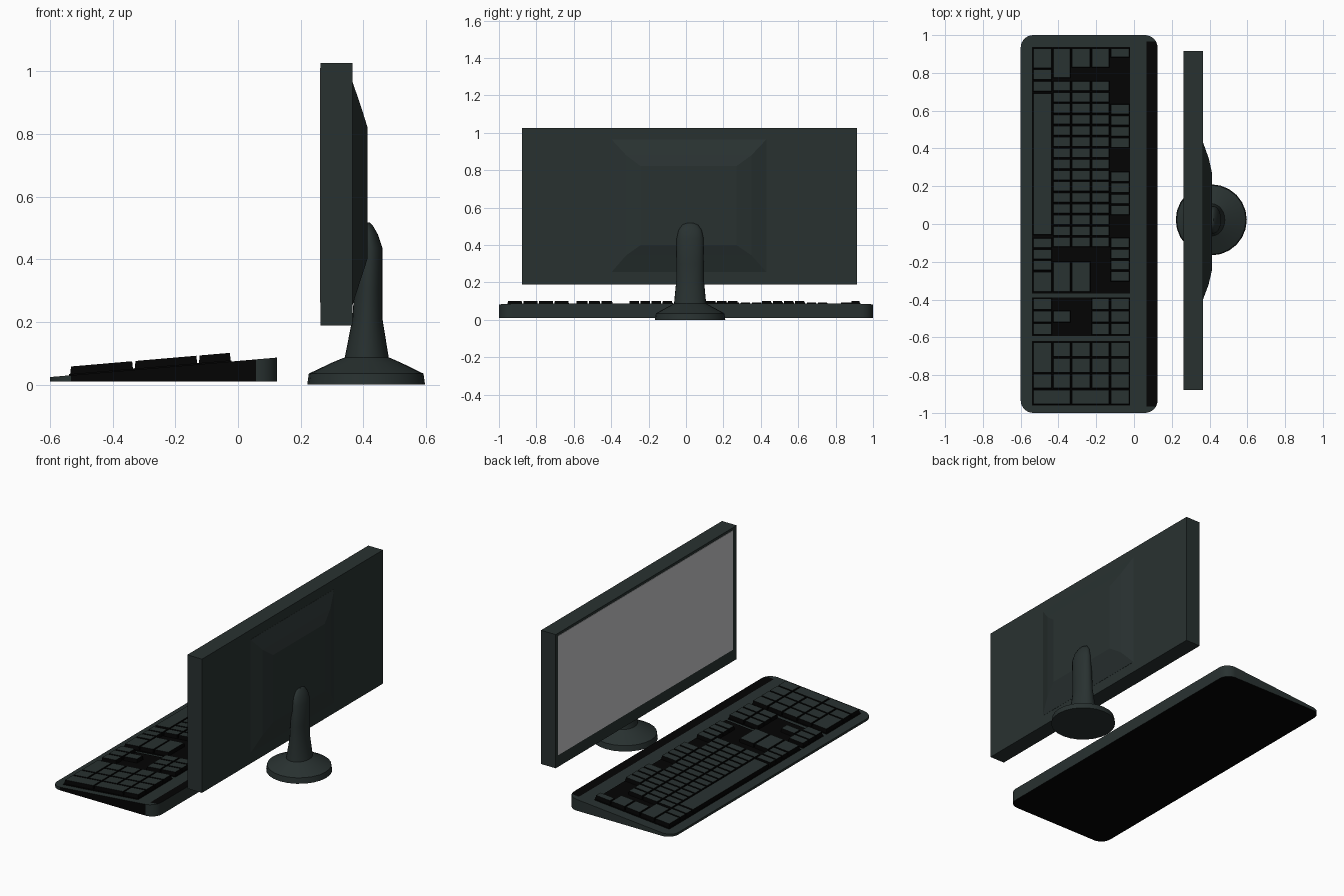
import bpy, bmesh, math
from mathutils import Vector

if "Cube" in bpy.data.objects:
    bpy.data.objects.remove(bpy.data.objects["Cube"])


def material(name, rgb):
    m = bpy.data.materials.new(name)
    m.diffuse_color = (*rgb, 1)
    m.use_nodes = True
    m.node_tree.nodes["Principled BSDF"].inputs["Base Color"].default_value = m.diffuse_color
    return m


GREY = material("charcoal plastic", (0.0215, 0.031, 0.030))
BLACK = material("black", (0.001, 0.001, 0.001))
SCREEN = material("screen grey", (0.56, 0.56, 0.57))


def finish(bm, name, mats, smooth=None):
    bmesh.ops.recalc_face_normals(bm, faces=bm.faces)
    me = bpy.data.meshes.new(name)
    bm.to_mesh(me)
    bm.free()
    ob = bpy.data.objects.new(name, me)
    bpy.context.collection.objects.link(ob)
    for m in mats:
        me.materials.append(m)
    if smooth:
        bpy.ops.object.select_all(action='DESELECT')
        ob.select_set(True)
        bpy.context.view_layer.objects.active = ob
        bpy.ops.object.shade_smooth_by_angle(angle=math.radians(smooth))
    return ob


def loft(bm, rings):
    """Skin closed rings of points and cap both ends."""
    loops = [[bm.verts.new(p) for p in r] for r in rings]
    n = len(loops[0])
    for a, b in zip(loops, loops[1:]):
        for i in range(n):
            j = (i + 1) % n
            bm.faces.new((a[i], a[j], b[j], b[i]))
    bm.faces.new(loops[0][::-1])
    return bm.faces.new(loops[-1])


def rect_x(x, y0, y1, z0, z1):
    return [(x, y0, z0), (x, y1, z0), (x, y1, z1), (x, y0, z1)]


def deck(x):
    """Height of the sloping keyboard top."""
    return 0.024 + 0.0857 * (x + 0.6)


# Keyboard base: rounded slab with sloping top, black underside, side and rear strip
bm = bmesh.new()
R, BACK, outline = 0.067, 0.125, []
for cx, cy, a0 in ((BACK - R, 1 - R, 0), (-0.6 + R, 1 - R, 90),
                   (-0.6 + R, -1 + R, 180), (BACK - R, -1 + R, 270)):
    for k in range(9):
        a = math.radians(a0 + k * 90 / 8)
        outline.append((cx + R * math.cos(a), cy + R * math.sin(a)))
loft(bm, [[(x, y, 0.010) for x, y in outline],
          [(x, y, deck(x)) for x, y in outline]])
for co, no in (((0.067, 0, 0), (1, 0, 0)), ((0, 0.965, 0), (0, 1, 0)),
               ((0, -0.965, 0), (0, 1, 0))):
    bmesh.ops.bisect_plane(bm, geom=bm.verts[:] + bm.edges[:] + bm.faces[:],
                           plane_co=co, plane_no=no)
bmesh.ops.recalc_face_normals(bm, faces=bm.faces)
for f in bm.faces:
    c = f.calc_center_median()
    rear = f.normal.z > 0.9 and c.x > 0.067 and abs(c.y) < 0.965
    f.material_index = int(f.normal.z < -0.9 or f.normal.y < -0.999 or rear)
finish(bm, "keyboard_base", [GREY, BLACK], 35)

# Key fields: thin black plates under the three key groups
for name, y0, y1 in (("main_key_field", -0.367, 0.937),
                     ("arrow_key_field", -0.592, -0.388),
                     ("number_key_field", -0.962, -0.62)):
    bm = bmesh.new()
    loft(bm, [[(x, y, deck(x) + h) for x, y in
               ((-0.540, y0), (-0.02, y0), (-0.02, y1), (-0.540, y1))]
              for h in (-0.002, 0.004)])
    finish(bm, name, [BLACK])

# Keys: tapered caps with grey tops and black sides
ROWS = [(-0.536, -0.435), (-0.430, -0.335), (-0.330, -0.230),
        (-0.225, -0.130), (-0.125, -0.023)]
P = 0.059


def key(bm, r0, r1, hi, lo):
    x0, x1 = ROWS[r0][0], ROWS[r1][1]
    hi, lo = hi - 0.002, lo + 0.002
    rings = []
    for h, t in ((0.001, 0), (0.028, 0.003)):
        rings.append([(x, y, deck(x) + h) for x, y in
                      ((x0 + t, lo + t), (x1 - t, lo + t),
                       (x1 - t, hi - t), (x0 + t, hi - t))])
    n = len(bm.faces)
    top = loft(bm, rings)
    for f in list(bm.faces)[n:]:
        f.material_index = 1
    top.material_index = 0


def run(bm, row, start, count, pitch=P):
    for i in range(count):
        key(bm, row, row, start - i * pitch, start - (i + 1) * pitch)


# main group
bm = bmesh.new()
for row in (1, 2, 3):
    run(bm, row, 0.76, 15)
for row, lo in ((1, 0.77), (2, 0.825), (3, 0.825)):
    key(bm, row, row, 0.933, lo)
for start in (0.637, 0.28, -0.07):
    run(bm, 4, start, 4)
key(bm, 4, 4, 0.933, 0.880)
key(bm, 0, 0, 0.933, 0.822)
run(bm, 0, 0.822, 2, 0.062)
key(bm, 0, 0, 0.696, -0.06)
run(bm, 0, -0.071, 3)
key(bm, 0, 0, -0.25, -0.363)
for row in (1, 2):
    key(bm, row, row, -0.196, -0.363)
finish(bm, "main_keys", [GREY, BLACK])

# arrow and editing group
bm = bmesh.new()
for row in (0, 3, 4):
    run(bm, row, -0.39, 3, 0.0665)
key(bm, 1, 1, -0.4565, -0.523)
finish(bm, "arrow_keys", [GREY, BLACK])

# number group
bm = bmesh.new()
Q = 0.0835
for row in (1, 2, 3):
    run(bm, row, -0.623, 3, Q)
run(bm, 4, -0.623, 4, Q)
key(bm, 0, 0, -0.623, -0.623 - 2 * Q)
key(bm, 0, 0, -0.623 - 2 * Q, -0.623 - 3 * Q)
key(bm, 0, 1, -0.623 - 3 * Q, -0.623 - 4 * Q)
key(bm, 2, 3, -0.623 - 3 * Q, -0.623 - 4 * Q)
finish(bm, "number_keys", [GREY, BLACK])

# Monitor: casing, stepped rear housing and screen plate
bm = bmesh.new()
loft(bm, [rect_x(x, -0.878, 0.915, 0.188, 1.026) for x in (0.263, 0.365)])
finish(bm, "monitor_casing", [GREY])

bm = bmesh.new()
loft(bm, [rect_x(0.362, -0.398, 0.43, 0.255, 0.965),
          rect_x(0.366, -0.398, 0.43, 0.255, 0.965),
          rect_x(0.395, -0.320, 0.35, 0.345, 0.880),
          rect_x(0.413, -0.243, 0.27, 0.40, 0.822)])
finish(bm, "monitor_rear_housing", [GREY])

bm = bmesh.new()
loft(bm, [rect_x(x, -0.838, 0.893, 0.262, 1.010) for x in (0.261, 0.265)])
finish(bm, "screen", [SCREEN])

# Stand: round foot flowing into an oval neck (z, centre x, radius x, radius y)
bm = bmesh.new()
PROFILE = [(0, 0.409, 0.188, 0.188), (0.035, 0.409, 0.183, 0.183),
           (0.07, 0.410, 0.11, 0.118), (0.087, 0.411, 0.07, 0.086),
           (0.21, 0.413, 0.048, 0.074), (0.30, 0.416, 0.045, 0.073),
           (0.435, 0.421, 0.040, 0.072), (0.48, 0.417, 0.029, 0.062),
           (0.508, 0.414, 0.016, 0.042), (0.517, 0.411, 0.009, 0.02)]
loft(bm, [[(cx + rx * math.cos(k * math.tau / 24),
            0.022 + ry * math.sin(k * math.tau / 24), z) for k in range(24)]
          for z, cx, rx, ry in PROFILE])
finish(bm, "monitor_stand", [GREY], 40)
